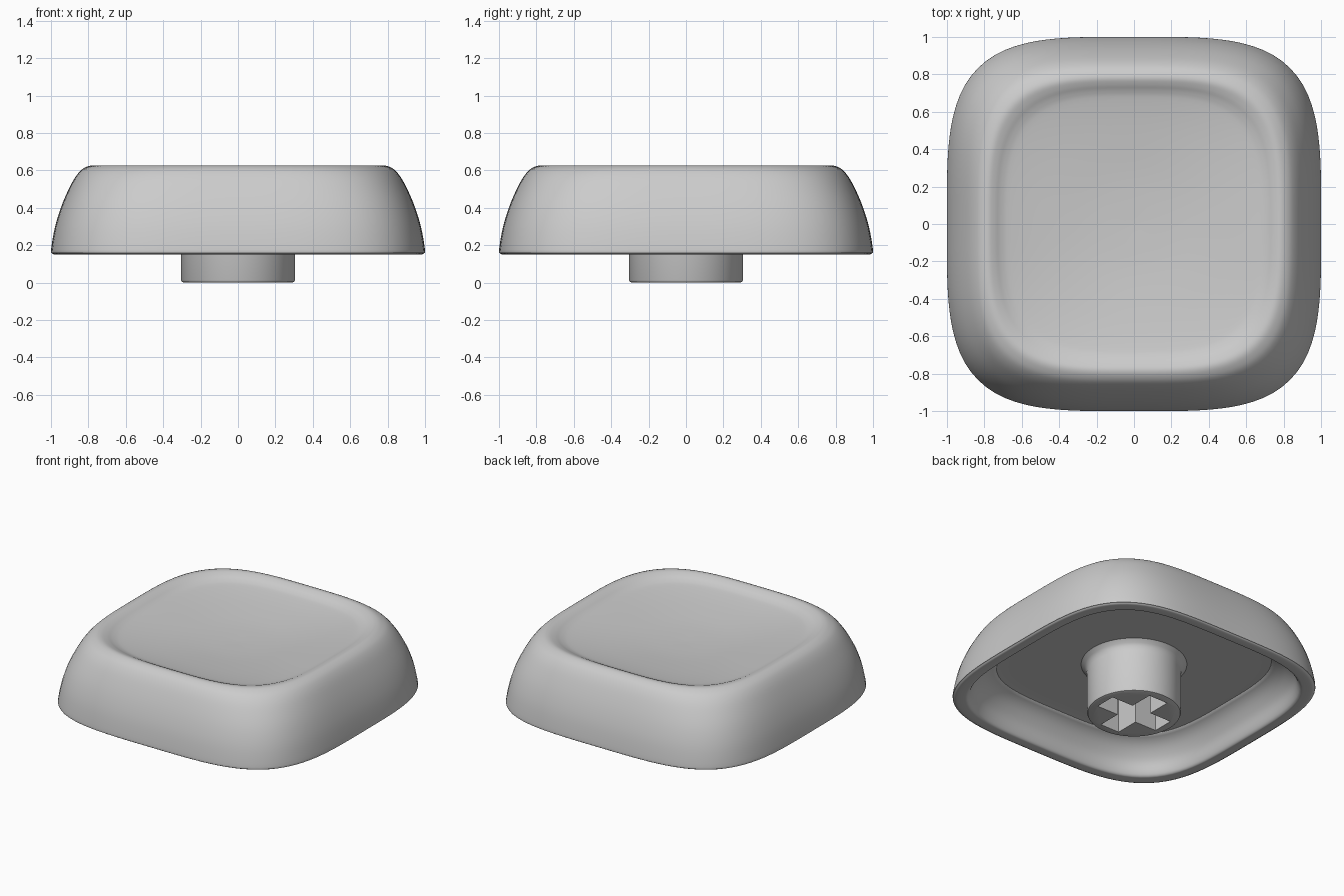
import bpy, bmesh, math
from mathutils import Vector

cube = bpy.data.objects.get("Cube")
if cube:
    bpy.data.objects.remove(cube)

mat = bpy.data.materials.new("light grey plastic")
mat.use_nodes = True
GREY = (0.6, 0.6, 0.6, 1)
mat.diffuse_color = GREY
mat.node_tree.nodes["Principled BSDF"].inputs["Base Color"].default_value = GREY


def smooth_profile(pts, steps):
    """Catmull-Rom curve through (radius, height, squareness) points."""
    p = [Vector(q) for q in pts]
    p = [p[0]] + p + [p[-1]]
    out = []
    for a, b, c, d in zip(p, p[1:], p[2:], p[3:]):
        for i in range(steps):
            t = i / steps
            out.append(0.5 * (2*b + (c - a)*t + (2*a - 5*b + 4*c - d)*t*t
                              + (3*b - a - 3*c + d)*t**3))
    return out + [p[-1]]


def add_object(name, bm):
    bmesh.ops.recalc_face_normals(bm, faces=bm.faces)
    mesh = bpy.data.meshes.new(name)
    bm.to_mesh(mesh)
    bm.free()
    mesh.materials.append(mat)
    obj = bpy.data.objects.new(name, mesh)
    bpy.context.collection.objects.link(obj)
    return obj


def loft(name, profile, segments):
    """Stack rounded-square rings along a profile and cap both ends."""
    bm = bmesh.new()
    rings = []
    for radius, z, n in profile:
        ring = []
        for i in range(segments):
            a = math.tau * i / segments
            c, s = math.cos(a), math.sin(a)
            r = radius * (abs(c)**n + abs(s)**n) ** (-1 / n)
            ring.append(bm.verts.new((r * c, r * s, z)))
        rings.append(ring)
    for low, high in zip(rings, rings[1:]):
        for i in range(segments):
            j = (i + 1) % segments
            bm.faces.new((low[i], low[j], high[j], high[i]))
    bm.faces.new(rings[0])
    bm.faces.new(rings[-1])
    return add_object(name, bm)


def shade(obj, angle):
    bpy.ops.object.select_all(action='DESELECT')
    obj.select_set(True)
    bpy.context.view_layer.objects.active = obj
    bpy.ops.object.shade_smooth_by_angle(angle=math.radians(angle))


# Hollow cap: underside roof, inner wall, rim, outer wall, crest, dish
cap_profile = [
    (0.02, 0.37, 3.5), (0.70, 0.37, 3.5), (0.77, 0.36, 3.6), (0.83, 0.32, 3.7),
    (0.88, 0.25, 3.8), (0.905, 0.18, 3.8), (0.92, 0.155, 3.8), (0.94, 0.15, 3.8),
    (0.98, 0.15, 3.8), (0.995, 0.158, 3.8), (1.0, 0.175, 3.8), (0.978, 0.30, 3.8),
    (0.94, 0.42, 3.8), (0.89, 0.53, 3.7), (0.85, 0.59, 3.6), (0.815, 0.617, 3.5),
    (0.78, 0.626, 3.5), (0.745, 0.615, 3.4), (0.71, 0.597, 3.3), (0.66, 0.583, 3.2),
    (0.50, 0.56, 2.8), (0.25, 0.537, 2.2), (0.01, 0.53, 2),
]
cap = loft("cap_shell", smooth_profile(cap_profile, 4), 128)
shade(cap, 50)

# Round stem with a soft lower edge, flaring into the roof
stem_profile = [
    (0.29, 0, 2), (0.30, 0.004, 2), (0.305, 0.015, 2), (0.305, 0.30, 2),
    (0.309, 0.33, 2), (0.32, 0.35, 2), (0.345, 0.372, 2),
]
stem = loft("stem", stem_profile, 64)

# Cross-shaped socket cut up into the stem
ARM, HALF = 0.245, 0.075
corner = [(ARM, -HALF), (ARM, HALF), (HALF, HALF)]
bm = bmesh.new()
outline = []
for k in range(4):
    c, s = round(math.cos(k * math.pi / 2)), round(math.sin(k * math.pi / 2))
    outline += [bm.verts.new((x*c - y*s, x*s + y*c, -0.1)) for x, y in corner]
base = bm.faces.new(outline)
grown = bmesh.ops.extrude_face_region(bm, geom=[base])["geom"]
bmesh.ops.translate(bm, vec=(0, 0, 0.43),
                    verts=[v for v in grown if isinstance(v, bmesh.types.BMVert)])
cutter = add_object("socket_cutter", bm)
cutter.hide_render = True

cut = stem.modifiers.new("socket", 'BOOLEAN')
cut.operation = 'DIFFERENCE'
cut.solver = 'EXACT'
cut.object = cutter
bpy.ops.object.select_all(action='DESELECT')
bpy.context.view_layer.objects.active = stem
stem.select_set(True)
bpy.ops.object.modifier_apply(modifier=cut.name)
bpy.data.objects.remove(cutter)
shade(stem, 40)
